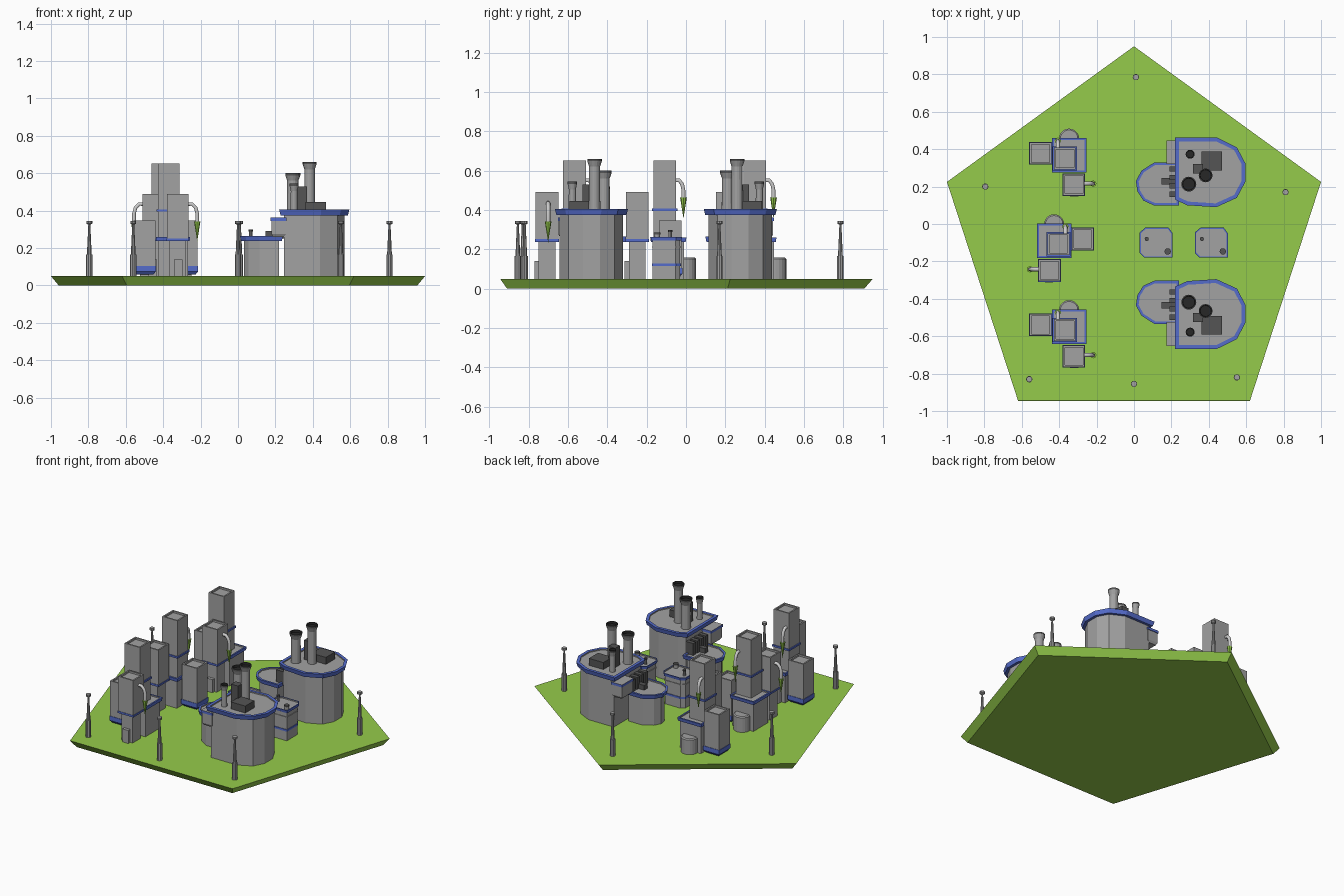
import bpy, bmesh, math
from mathutils import Vector

if "Cube" in bpy.data.objects:
    bpy.data.objects.remove(bpy.data.objects["Cube"])


def material(name, rgb):
    m = bpy.data.materials.new(name)
    m.diffuse_color = (*rgb, 1)
    m.use_nodes = True
    m.node_tree.nodes["Principled BSDF"].inputs["Base Color"].default_value = m.diffuse_color
    return m


GREY = material("grey", (0.36, 0.36, 0.36))
BLUE = material("blue", (0.09, 0.15, 0.6))
GREEN = material("green", (0.3, 0.6, 0.07))
DARK = material("dark", (0.09, 0.09, 0.09))
SOOT = material("soot", (0.02, 0.02, 0.02))


def inset(pts, d):
    """Move every edge of a counter-clockwise outline inwards by d."""
    out = []
    for i, p in enumerate(pts):
        a = (p - pts[i - 1]).normalized()
        b = (pts[(i + 1) % len(pts)] - p).normalized()
        na, nb = Vector((-a.y, a.x)), Vector((-b.y, b.x))
        out.append(p + (na + nb) * d / (1 + na.dot(nb)))
    return out


def loft(name, outline, levels):
    """Stack copies of an outline; levels are (z, inset, material of the band below)."""
    pts = [Vector(p) for p in outline]
    if sum(pts[i - 1].cross(pts[i]) for i in range(len(pts))) < 0:
        pts.reverse()
    mesh = bpy.data.meshes.new(name)
    mats = list(dict.fromkeys(l[2] for l in levels))
    for m in mats:
        mesh.materials.append(m)
    bm = bmesh.new()
    rings = [[bm.verts.new((p.x, p.y, z)) for p in inset(pts, d)] for z, d, _ in levels]
    n = len(pts)
    bm.faces.new(rings[0][::-1]).material_index = mats.index(levels[0][2])
    for k in range(1, len(rings)):
        for i in range(n):
            j = (i + 1) % n
            f = bm.faces.new((rings[k - 1][i], rings[k - 1][j], rings[k][j], rings[k][i]))
            f.material_index = mats.index(levels[k][2])
    bm.faces.new(rings[-1]).material_index = mats.index(levels[-1][2])
    bm.to_mesh(mesh)
    bm.free()
    ob = bpy.data.objects.new(name, mesh)
    bpy.context.collection.objects.link(ob)
    return ob


def rect(x0, x1, y0, y1):
    return [(x0, y0), (x1, y0), (x1, y1), (x0, y1)]


def square(c, h):
    return rect(c[0] - h, c[0] + h, c[1] - h, c[1] + h)


def circle(c, r, n=16):
    return [(c[0] + r * math.cos(2 * math.pi * i / n),
             c[1] + r * math.sin(2 * math.pi * i / n)) for i in range(n)]


def box(name, outline, z0, z1, mat=GREY):
    return loft(name, outline, [(z0, 0, mat), (z1, 0, mat)])


def walled(name, outline, z0, zr, zt, wall, rim):
    """Walls topped by a projecting blue rim around a sunken roof."""
    loft(name, outline, [(z0, wall, GREY), (zr, wall, GREY), (zr, wall * 0.3, BLUE),
                         (zt, 0, BLUE), (zt, rim, BLUE), (zt - 0.008, rim, GREY)])


def tower(name, c, h, z0, z1):
    """Square tower with a recessed top."""
    loft(name, square(c, h), [(z0, 0, GREY), (z1, 0, GREY), (z1, 0.01, GREY),
                              (z1 - 0.012, 0.01, GREY)])


def spout(name, start, end):
    """Bent pipe with a green cone hanging from its end."""
    s, e = Vector(start), Vector(end)
    flat = Vector((e.x, e.y, s.z))
    path = [s, s.lerp(flat, 0.5), s.lerp(flat, 0.85) - Vector((0, 0, 0.02)),
            flat - Vector((0, 0, 0.05)), e]
    cu = bpy.data.curves.new(name, 'CURVE')
    cu.dimensions = '3D'
    cu.bevel_depth = 0.011
    cu.bevel_resolution = 1
    cu.use_fill_caps = True
    sp = cu.splines.new('POLY')
    sp.points.add(len(path) - 1)
    for p, q in zip(sp.points, path):
        p.co = (*q, 1)
    bpy.context.collection.objects.link(bpy.data.objects.new(name, cu))
    loft(name + "_cone", circle(e[:2], 0.017, 8),
         [(e.z - 0.11, 0.0165, GREEN), (e.z, 0, GREEN)])


# Pentagonal lawn slab
loft("lawn", [(0, 0.95), (-1, 0.225), (-0.62, -0.945), (0.62, -0.945), (1, 0.225)],
     [(0, 0.035, GREEN), (0.05, 0, GREEN)])

# Boundary posts
for x, y in [(-0.795, 0.2), (0.01, 0.785), (0.81, 0.17),
             (-0.56, -0.83), (0, -0.855), (0.55, -0.82)]:
    loft("boundary_post", circle((x, y), 0.017, 10),
         [(0.05, 0, GREY), (0.165, 0, GREY), (0.165, 0.004, GREY), (0.28, 0.009, GREY),
          (0.325, 0.011, GREY), (0.33, 0.001, GREY), (0.345, 0.001, GREY)])


def chimney(c, r, top):
    loft("chimney", circle(c, r), [
        (0.39, r * 0.2, GREY), (top - 0.04, r * 0.25, GREY), (top - 0.012, 0, GREY),
        (top, 0, DARK), (top, r * 0.15, DARK), (top - 0.015, r * 0.2, SOOT)])


# Two factory halls, mirrored front to back
HALL = [(0.22, 0.462), (0.445, 0.462), (0.55, 0.41), (0.595, 0.325), (0.595, 0.225),
        (0.55, 0.14), (0.44, 0.09), (0.285, 0.1), (0.22, 0.13)]
ANNEX = [(0.24, 0.33), (0.11, 0.33), (0.04, 0.285), (0.01, 0.23), (0.018, 0.175),
         (0.05, 0.125), (0.11, 0.098), (0.24, 0.098)]
for side in (1, -1):
    def P(pts):
        return [(x, -0.1025 + side * (y + 0.1025)) for x, y in pts]

    walled("hall", P(HALL), 0.05, 0.375, 0.405, 0.025, 0.02)
    walled("annex", P(ANNEX), 0.05, 0.238, 0.265, 0.02, 0.014)
    loft("side_bay", P(rect(0.175, 0.26, 0.32, 0.447)),
         [(0.26, 0.012, GREY), (0.275, 0.004, GREY), (0.345, 0.004, GREY),
          (0.345, 0, BLUE), (0.362, 0, BLUE), (0.362, 0.006, GREY)])
    for c, r, top in [((0.293, 0.213), 0.04, 0.6), ((0.383, 0.26), 0.037, 0.66),
                      ((0.3, 0.373), 0.024, 0.545)]:
        chimney(P([c])[0], r, top)
    box("roof_unit", P(rect(0.36, 0.47, 0.287, 0.387)), 0.39, 0.445, DARK)
    box("roof_duct", P(rect(0.315, 0.368, 0.27, 0.32)), 0.39, 0.53, DARK)
    for i in range(4):
        y = 0.145 + i * 0.045
        box("vent_slab", P(rect(0.19, 0.25, y, y + 0.028)), 0.25, 0.34, DARK)
    box("vent_base", P(rect(0.147, 0.25, 0.212, 0.246)), 0.25, 0.29, DARK)

# Two small pump houses between the halls
for x in (0.03, 0.325):
    outline = [(x, -0.155), (x + 0.025, -0.18), (x + 0.177, -0.18), (x + 0.177, -0.05),
               (x + 0.155, -0.02), (x + 0.03, -0.02), (x, -0.045)]
    walled("pump_house", outline, 0.05, 0.245, 0.263, 0.01, 0.007)
    box("pump_house_band", inset([Vector(p) for p in outline], 0.006), 0.115, 0.128, BLUE)
    box("pump_house_ledge", inset([Vector(p) for p in outline], 0.006), 0.208, 0.215)
    box("roof_pipe", circle((x + 0.038, -0.08), 0.009, 10), 0.25, 0.297)
    box("roof_pipe_cap", circle((x + 0.038, -0.08), 0.011, 10), 0.288, 0.298, DARK)
    box("roof_stub", circle((x + 0.15, -0.147), 0.015, 12), 0.25, 0.28)
    box("roof_stub_cap", circle((x + 0.15, -0.147), 0.017, 12), 0.276, 0.286, DARK)

# Three tower clusters, the middle one mirrored left to right
for cx, cy, m in [(-0.347, 0.368, 1), (-0.427, -0.09, -1), (-0.347, -0.549, 1)]:
    def at(x, y, *z):
        return (cx + m * x, cy + y, *z)

    # Base block and its round tank
    walled("base_block", square((cx, cy), 0.092), 0.05, 0.237, 0.26, 0.012, 0.01)
    loft("round_tank", circle(at(0, 0.088), 0.054, 20),
         [(0.05, 0, GREY), (0.15, 0, GREY), (0.157, 0.007, GREY)])

    # Tall tower
    c = at(-0.023, -0.018)
    tower("tall_tower", c, 0.058, 0.2, 0.652)
    box("tall_tower_band", square(c, 0.065), 0.395, 0.407, BLUE)
    spout("tall_spout", at(-0.06, 0.035, 0.55), at(-0.06, 0.077, 0.463))

    # Medium tower on a narrower stem
    c = at(0.025, -0.158)
    box("medium_stem", square(c, 0.043), 0.05, 0.25)
    box("stem_foot", [at(*p) for p in rect(0.005, 0.05, -0.222, -0.195)], 0.05, 0.14)
    tower("medium_tower", c, 0.058, 0.25, 0.49)
    box("medium_tower_band", square(c, 0.061), 0.238, 0.251, BLUE)
    spout("medium_spout", at(0.075, -0.152, 0.435), at(0.129, -0.152, 0.342))

    # Low side tower on a blue tray
    c = at(-0.153, 0.01)
    tower("side_tower", c, 0.058, 0.1, 0.347)
    loft("side_tray", square(c, 0.061),
         [(0.058, 0.014, BLUE), (0.075, 0, BLUE), (0.105, 0, BLUE)])
    box("side_foot", square(c, 0.025), 0.05, 0.06)
